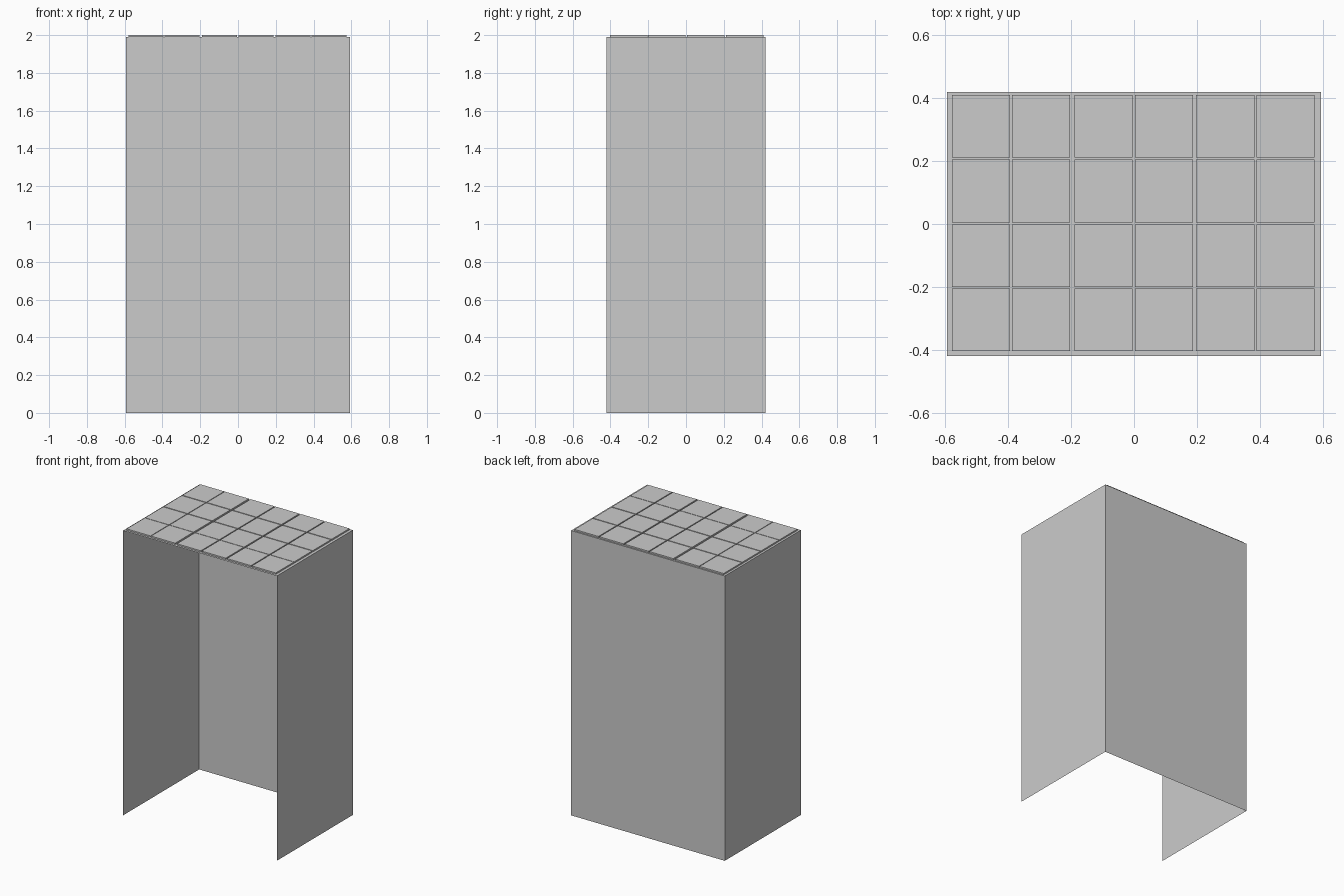
import bpy, bmesh

if "Cube" in bpy.data.objects:
    bpy.data.objects.remove(bpy.data.objects["Cube"])

W, D = 0.594, 0.42      # half width, half depth
ROOF, TOP = 1.99, 2.0   # roof sheet and tile top heights


def make_object(name, bm):
    mesh = bpy.data.meshes.new(name)
    bm.to_mesh(mesh)
    bm.free()
    obj = bpy.data.objects.new(name, mesh)
    bpy.context.collection.objects.link(obj)
    return obj


def sheet(name, corners):
    bm = bmesh.new()
    bm.faces.new([bm.verts.new(c) for c in corners])
    return make_object(name, bm)


def wall(name, a, b):
    return sheet(name, [(*a, 0), (*b, 0), (*b, ROOF), (*a, ROOF)])


# Thin walls: open at the front and underneath
wall("right_wall", (W, -D), (W, D))
wall("back_wall", (W, D), (-W, D))
wall("left_wall", (-W, D), (-W, -D))

# Roof sheet
sheet("roof_panel", [(-W, -D, ROOF), (W, -D, ROOF), (W, D, ROOF), (-W, D, ROOF)])

# Raised roof tiles, 6 columns in pairs by 4 rows
columns = [-0.486, -0.296, -0.097, 0.095, 0.290, 0.482]
rows = [-0.304, -0.101, 0.105, 0.311]
TILE_X, TILE_Y = 0.185, 0.199
for i, x in enumerate(columns):
    for j, y in enumerate(rows):
        bm = bmesh.new()
        bmesh.ops.create_cube(bm, size=1)
        bmesh.ops.scale(bm, vec=(TILE_X, TILE_Y, TOP - ROOF), verts=bm.verts)
        bmesh.ops.translate(bm, vec=(x, y, (TOP + ROOF) / 2), verts=bm.verts)
        # the underside rests on the roof sheet
        bmesh.ops.delete(bm, geom=[f for f in bm.faces if f.normal.z < -0.5], context='FACES')
        make_object(f"roof_tile_{i + 1}_{j + 1}", bm)
